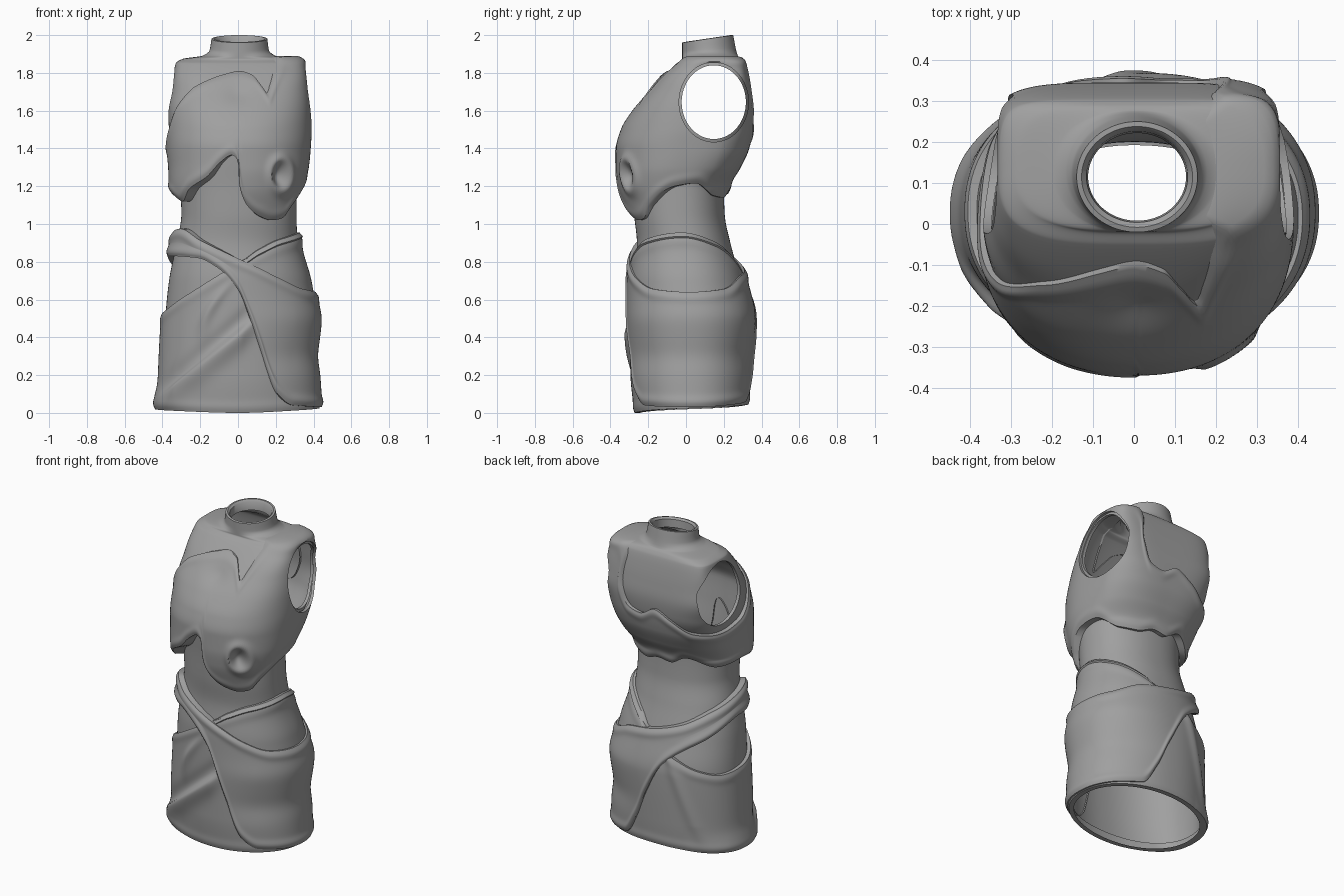
import bpy, bmesh, math
from math import exp, sin, cos, radians, sqrt

if "Cube" in bpy.data.objects:
    bpy.data.objects.remove(bpy.data.objects["Cube"])

mat = bpy.data.materials.new("grey_cloth")
mat.diffuse_color = (0.35, 0.35, 0.35, 1)
mat.use_nodes = True
mat.node_tree.nodes["Principled BSDF"].inputs["Base Color"].default_value = mat.diffuse_color
COLS = 200


def curve(pts, x):
    """Smooth interpolation through (x, value) points without overshoot."""
    n = len(pts)
    if x <= pts[0][0]:
        return pts[0][1]
    if x >= pts[-1][0]:
        return pts[-1][1]
    s = [(pts[i + 1][1] - pts[i][1]) / (pts[i + 1][0] - pts[i][0]) for i in range(n - 1)]

    def slope(i):
        if i == 0 or i == n - 1 or s[i - 1] * s[i] <= 0:
            return 0 if 0 < i < n - 1 else s[min(i, n - 2)]
        return 2 * s[i - 1] * s[i] / (s[i - 1] + s[i])
    i = max(k for k in range(n - 1) if pts[k][0] <= x)
    h = pts[i + 1][0] - pts[i][0]
    t = (x - pts[i][0]) / h
    return ((2*t**3 - 3*t*t + 1) * pts[i][1] + (t**3 - 2*t*t + t) * h * slope(i)
            + (3*t*t - 2*t**3) * pts[i + 1][1] + (t**3 - t*t) * h * slope(i + 1))


def loop_curve(pts):
    """Height as a function of the angle in degrees, closed around the body."""
    ext = [(a - 360, z) for a, z in pts] + pts + [(a + 360, z) for a, z in pts]
    return lambda a: curve(ext, a)


BACK = [(1.2, 0), (1.5, 1.5), (1.65, 2.5), (1.85, 2.5), (1.89, 0)]  # squarer upper back


def surface(table):
    """Rings of (z, left, right, front, back, squareness) -> point function."""
    cols = [[(r[0], r[k]) for r in table] for k in range(1, 6)] + [BACK]
    cache = {}

    def point(deg, z, off=0.0, disp=None):
        key = round(z, 4)
        if key not in cache:
            cache[key] = [curve(c, z) for c in cols]
        xl, xr, yf, yb, n, extra = cache[key]
        a, b = (xr - xl) / 2, (yb - yf) / 2
        c, s = cos(radians(deg)), sin(radians(deg))
        if s > 0:
            n += extra * min(1, s * 2)
        r = (abs(c / a) ** n + abs(s / b) ** n) ** (-1 / n) + off
        cx, cy = (xl + xr) / 2, (yf + yb) / 2
        if disp:
            r += disp(cx + r * c, cy + r * s, z)
        return (cx + r * c, cy + r * s, z)
    return point


def grid_object(name, rows, surf=None, hole=None):
    """Skin closed rows of points; hole scales the armhole cut."""
    bm = bmesh.new()
    vr = [[bm.verts.new(p) for p in row] for row in rows]
    for a, b in zip(vr, vr[1:]):
        for i in range(COLS):
            j = (i + 1) % COLS
            bm.faces.new((a[i], a[j], b[j], b[i]))
    if hole:
        cy, cz, ry, rz = 0.147, 1.645, 0.170 * hole, 0.195 * hole

        def dist(p):
            return sqrt(((p.y - cy) / ry) ** 2 + ((p.z - cz) / rz) ** 2)
        dead = [f for f in bm.faces if abs(f.calc_center_median().x) > 0.15
                and dist(f.calc_center_median()) < 1]
        edge = {v for f in dead for v in f.verts}
        bmesh.ops.delete(bm, geom=dead, context='FACES')
        edge = {v for v in edge if v.is_valid}
        for v in edge:
            d = dist(v.co)
            y, z = cy + (v.co.y - cy) / d, cz + (v.co.z - cz) / d
            # slide along the surface to the clean oval
            lo, hi = -80, 75
            for _ in range(22):
                mid = (lo + hi) / 2
                p = surf(mid if v.co.x > 0 else 180 - mid, z)
                lo, hi = (mid, hi) if p[1] < y else (lo, mid)
            v.co = (p[0], y, z)
        # turned-in lip round each armhole
        lip = [e for e in bm.edges if e.is_boundary and e.verts[0] in edge and e.verts[1] in edge]
        new = bmesh.ops.extrude_edge_only(bm, edges=lip)["geom"]
        for v in new:
            if isinstance(v, bmesh.types.BMVert):
                v.co.x -= math.copysign(0.02, v.co.x)
    bmesh.ops.recalc_face_normals(bm, faces=bm.faces)
    me = bpy.data.meshes.new(name)
    bm.to_mesh(me)
    bm.free()
    me.materials.append(mat)
    ob = bpy.data.objects.new(name, me)
    bpy.context.collection.objects.link(ob)
    bpy.ops.object.select_all(action='DESELECT')
    ob.select_set(True)
    bpy.context.view_layer.objects.active = ob
    bpy.ops.object.shade_smooth_by_angle(angle=radians(40))


ANG = [360 * i / COLS - 180 for i in range(COLS)]


def panel(name, surf, lower, upper, off, roll, rows=36, disp=None, hole=None):
    """Layer between two edge curves, with rolled borders tucked into the body."""
    grid = []
    lim = [(lower(a), max(upper(a), lower(a) + 0.02)) for a in ANG]
    for k in range(-1, rows + 2):
        t = min(max(k / rows, 0), 1)
        row = []
        for a, (lo, hi) in zip(ANG, lim):
            z = lo + (hi - lo) * t
            if k in (-1, rows + 1):
                row.append(body(a, z, -0.008))
            else:
                d = min(z - lo, hi - z)
                row.append(surf(a, z, off + roll * (exp(-((d - 0.03) / 0.025) ** 2)
                                                    - 0.8 * exp(-(d / 0.012) ** 2)), disp))
        grid.append(row)
    grid_object(name, grid, surf, hole)


# Torso with waist, shoulders and collar
body = surface([
    (0.00, -.405, .41, -.25, .305, 2.2), (0.20, -.40, .40, -.27, .32, 2.2),
    (0.50, -.385, .395, -.275, .33, 2.2), (0.70, -.365, .365, -.275, .29, 2.2),
    (0.90, -.325, .315, -.26, .235, 2.2), (1.05, -.30, .31, -.275, .205, 2.2),
    (1.20, -.305, .31, -.285, .20, 2.2), (1.35, -.335, .345, -.30, .27, 2.2),
    (1.50, -.365, .37, -.31, .335, 2.2), (1.60, -.37, .375, -.265, .345, 2.4),
    (1.70, -.355, .365, -.19, .335, 2.7), (1.80, -.34, .35, -.10, .318, 3.2),
    (1.85, -.33, .34, -.05, .305, 3.2), (1.875, -.29, .30, -.02, .29, 2.8),
    (1.89, -.19, .20, -.02, .275, 2.2), (1.91, -.152, .165, -.02, .265, 2),
    (1.96, -.14, .155, -.02, .25, 2)])
heights = ([0.05 + 1.79 * i / 100 for i in range(100)] + [1.84 + .05 * i / 25 for i in range(25)]
           + [1.89 + .07 * i / 8 for i in range(9)])


def tilt(p):
    x, y, z = p
    return (x, y, z + max(0, z - 1.89) / .07 * (.04 * (y + .02) / .27))


rows = [[tilt(body(a, z)) for a in ANG] for z in heights]
rows += [[(x, y, z - dz) for x, y, z in (tilt(body(a, 1.96, -off)) for a in ANG)]
         for off, dz in ((.012, -.002), (.024, .01), (.028, .06))]
grid_object("torso", rows, body, hole=1.0)

# Chest wrap with one shoulder strap and an oval boss
chest = surface([
    (1.00, -.31, .315, -.28, .21, 2.2), (1.10, -.335, .325, -.33, .218, 2.2),
    (1.20, -.365, .35, -.36, .235, 2.2), (1.30, -.37, .375, -.37, .29, 2.2),
    (1.40, -.378, .385, -.37, .335, 2.2), (1.50, -.38, .39, -.345, .355, 2.2),
    (1.60, -.38, .388, -.285, .36, 2.4), (1.70, -.365, .38, -.205, .348, 2.7),
    (1.80, -.35, .365, -.115, .33, 3.2), (1.85, -.34, .355, -.06, .32, 3.2),
    (1.875, -.32, .345, -.04, .315, 3.0), (1.89, -.28, .32, -.025, .30, 2.8)])


def boss(x, y, z):
    if y > 0:
        return 0
    e = sqrt(((x - .225) / .055) ** 2 + ((z - 1.26) / .085) ** 2)
    dip = exp(-((x / .07) ** 2 + ((z - 1.69) / .05) ** 2))
    return .016 * exp(-((e - 1) / .35) ** 2) - .035 * exp(-(e / .6) ** 2) - .015 * dip


panel("chest_wrap", chest, loop_curve([
    (-180, 1.17), (-165, 1.15), (-152, 1.12), (-138, 1.19), (-120, 1.25), (-106, 1.33), (-96, 1.365),
    (-91, 1.34), (-88, 1.22), (-79, 1.10), (-64, 1.04), (-50, 1.02), (-38, 1.03), (-25, 1.10),
    (0, 1.20), (18, 1.215), (40, 1.15), (60, 1.14), (82, 1.17), (98, 1.16), (118, 1.21), (150, 1.15)]),
    loop_curve([(-180, 1.43), (-168, 1.48), (-152, 1.60), (-135, 1.73), (-112, 1.79), (-90, 1.81),
                (-73, 1.79), (-65, 1.73), (-61, 1.69), (-55, 1.74), (-44, 1.83), (-33, 1.885), (0, 1.89),
                (35, 1.885), (47, 1.82), (55, 1.64), (66, 1.51), (78, 1.49), (95, 1.54), (112, 1.49),
                (130, 1.42), (155, 1.40)]),
    0.0, 0.005, rows=70, disp=boss, hole=1.08)


# Under skirt with creases gathering at the front and one at the back left
def folds(x, y, z):
    flare = .018 * exp(-((z - .06) / .07) ** 2) * min(1, max(0, (-x - .2) / .2))
    if y > 0:
        line = x + .12 + (.6 - z) * .35
        return flare + .012 * exp(-(line / .035) ** 2) * min(1, max(0, z / .2)) * (y > .1)
    if x > .12:
        return 0
    fade = min(1, max(0, (.12 - x) / .1)) * min(1, max(0, (x + .42) / .1))
    d = z - (.47 + (x - .07) * .84)
    crease = .028 * exp(-(d / (.025 if d > 0 else .08)) ** 2) - .012 * exp(-((d - .07) / .05) ** 2)
    arc = x - (-.19 + 1.6 * max(0, z - .38) ** 2)
    side = exp(-((z - .54) / .12) ** 2) * .018 * exp(-(arc / .03) ** 2)
    return fade * crease + side + flare


panel("under_skirt", body, loop_curve([(-180, .02), (-90, 0.0), (0, .025), (90, .045)]),
      loop_curve([(-180, .52), (-165, .54), (-140, .62), (-115, .71), (-90, .79), (-65, .85),
                  (-40, .90), (0, .935), (30, .89), (60, .80), (90, .70), (115, .61), (140, .54), (160, .51)]),
      0.024, 0.004, rows=60, disp=folds)

# Waist cord along the top of the under skirt, hidden under the drape at the left
belt = loop_curve([(-180, .88), (-150, .90), (-125, .85), (-105, .78), (-90, .78), (-65, .845), (-40, .90),
                   (0, .935), (30, .89), (60, .80), (90, .68), (125, .70), (155, .84)])
panel("waist_cord", body, lambda a: belt(a) - .02, lambda a: belt(a) + .02, 0.021, 0.012, rows=8)


# Draped over skirt: high band at the left hip, hem low at the right
def sag(x, y, z):
    if x < 0:
        return 0
    return (.010 * exp(-((z - .5) / .08) ** 2) - .012 * exp(-((z - .3) / .08) ** 2)) * min(1, x / .3)


panel("over_skirt", body, loop_curve([
    (-180, .83), (-160, .83), (-130, .82), (-110, .77), (-90, .65), (-80, .50), (-70, .34), (-54, .10),
    (-40, .04), (0, .03), (35, .045), (56, .06), (70, .18), (84, .36), (106, .58), (140, .72)]),
    loop_curve([(-180, .95), (-155, .975), (-128, .91), (-90, .82), (-70, .77), (-50, .71), (-28, .655),
                (0, .64), (28, .655), (55, .72), (90, .76), (120, .81), (150, .89)]),
    0.038, 0.007, rows=60, disp=sag)
